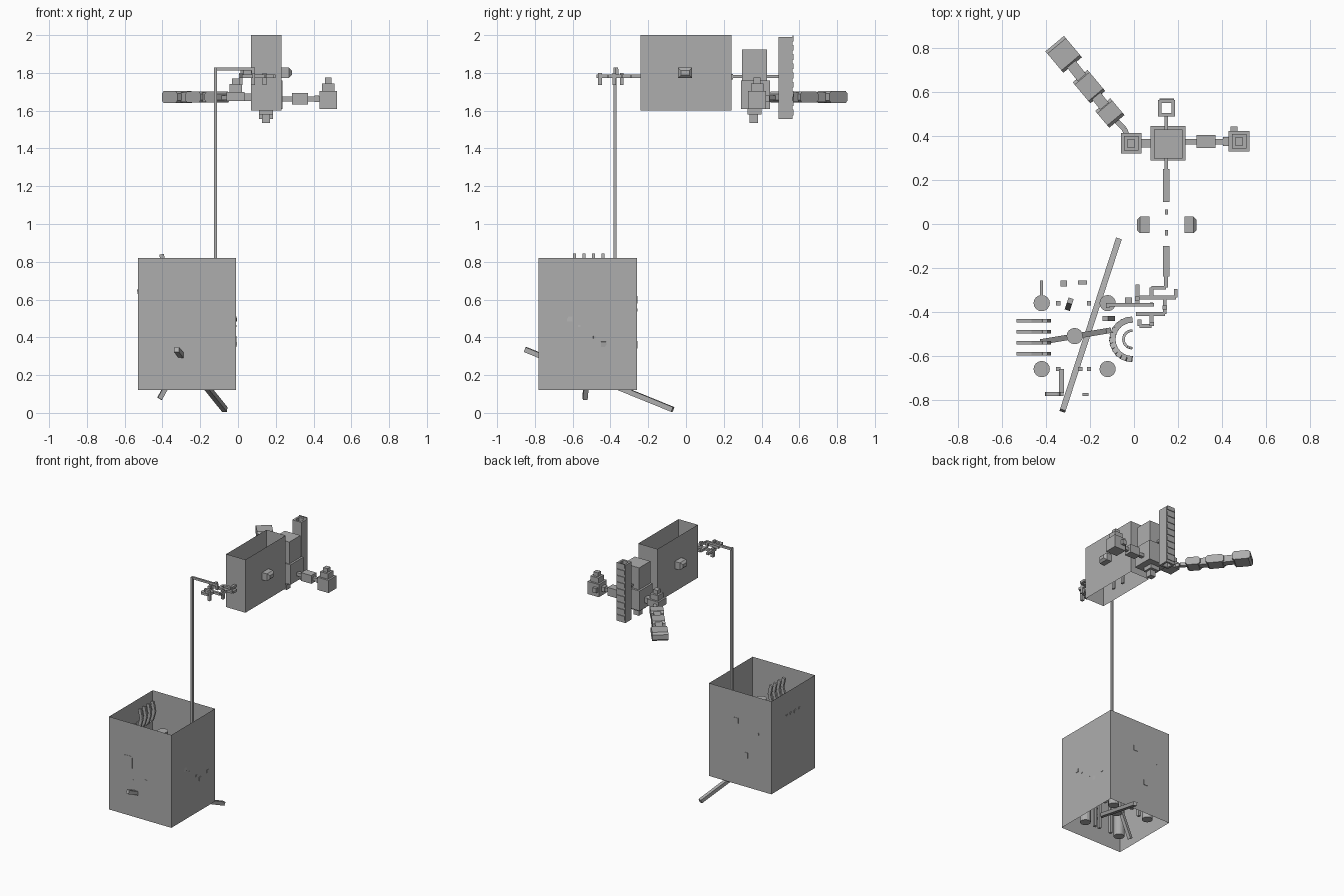
import bpy, bmesh, math
from mathutils import Vector, Matrix

if "Cube" in bpy.data.objects:
    bpy.data.objects.remove(bpy.data.objects["Cube"], do_unlink=True)

grey = bpy.data.materials.new("plain_grey")
grey.use_nodes = True
COLOUR = (0.42, 0.42, 0.42, 1)
grey.diffuse_color = COLOUR
grey.node_tree.nodes["Principled BSDF"].inputs["Base Color"].default_value = COLOUR


def finish(name, bm):
    mesh = bpy.data.meshes.new(name)
    bm.to_mesh(mesh)
    bm.free()
    mesh.materials.append(grey)
    obj = bpy.data.objects.new(name, mesh)
    bpy.context.collection.objects.link(obj)
    return obj


def box(bm, x, y, z):
    """Axis-aligned block from three (low, high) ranges."""
    size = Matrix.Diagonal((x[1] - x[0], y[1] - y[0], z[1] - z[0], 1))
    mid = Matrix.Translation((sum(x) / 2, sum(y) / 2, sum(z) / 2))
    return bmesh.ops.create_cube(bm, size=1, matrix=mid @ size)["verts"]


def bar(bm, a, b, w, h=None):
    """Rectangular bar between two points, w across and h high."""
    a, b = Vector(a), Vector(b)
    d = b - a
    rot = d.to_track_quat('Z', 'Y').to_matrix().to_4x4()
    size = Matrix.Diagonal((w, h or w, d.length, 1))
    bmesh.ops.create_cube(bm, size=1, matrix=Matrix.Translation((a + b) / 2) @ rot @ size)


def path(bm, pts, w, h=None):
    for a, b in zip(pts, pts[1:]):
        bar(bm, a, b, w, h)


def column(bm, x, y, z0, z1, r, sides=16):
    bmesh.ops.create_cone(bm, cap_ends=True, segments=sides, radius1=r, radius2=r,
                          depth=z1 - z0, matrix=Matrix.Translation((x, y, (z0 + z1) / 2)))


def open_shell(name, x, y, z):
    """Paper-thin walls, open above and below."""
    bm = bmesh.new()
    box(bm, x, y, z)
    bm.normal_update()
    caps = [f for f in bm.faces if abs(f.normal.z) > 0.9]
    bmesh.ops.delete(bm, geom=caps, context='FACES_ONLY')
    finish(name, bm)


# Two open housings
open_shell("lower_housing", (-0.53, -0.01), (-0.78, -0.26), (0.12, 0.82))
open_shell("upper_housing", (0.07, 0.23), (-0.24, 0.24), (1.60, 2.0))

# Columns in the lower housing
bm = bmesh.new()
for x in (-0.42, -0.12):
    for y in (-0.36, -0.66):
        column(bm, x, y, 0.15, 0.55, 0.037)
column(bm, -0.27, -0.51, 0.21, 0.68, 0.037)
finish("columns", bm)

# Thin rods between the columns
bm = bmesh.new()
for x in (-0.345, -0.205):
    for y in (-0.36, -0.66):
        box(bm, (x - 0.01, x + 0.01), (y - 0.01, y + 0.01), (0.15, 0.5))
box(bm, (-0.255, -0.235), (-0.67, -0.65), (0.15, 0.45))
bar(bm, (-0.29, -0.35, 0.55), (-0.3, -0.38, 0.2), 0.025)
bar(bm, (-0.13, -0.43, 0.5), (-0.1, -0.43, 0.2), 0.025)
finish("inner_rods", bm)

# Slanted braces
bm = bmesh.new()
bar(bm, (-0.325, -0.85, 0.335), (-0.07, -0.07, 0.018), 0.027)
finish("long_brace", bm)
bm = bmesh.new()
bar(bm, (-0.415, -0.535, 0.075), (-0.115, -0.485, 0.62), 0.025)
finish("steep_brace", bm)

# Curved ribs on the side wall
bm = bmesh.new()
for y in (-0.44, -0.49, -0.54, -0.59):
    path(bm, [(-0.533, y, 0.64), (-0.46, y, 0.655), (-0.41, y, 0.70),
              (-0.39, y, 0.77), (-0.405, y, 0.84)], 0.016, 0.024)
finish("curved_ribs", bm)

# Tilted half rings against the other side wall
bm = bmesh.new()
for r, w in ((0.09, 0.028), (0.04, 0.012)):
    arc = []
    for i in range(13):
        t = math.pi * i / 12
        dy = -r * math.cos(t)
        arc.append((-0.008 - r * math.sin(t), -0.525 + dy, 0.43 - 0.75 * dy))
    path(bm, arc, w)
box(bm, (-0.04, -0.008), (-0.36, -0.335), (0.375, 0.395))
finish("half_rings", bm)

# Small stubs that pass through the front and back walls
bm = bmesh.new()
plate = box(bm, (-0.405, -0.335), (-0.782, -0.765), (0.47, 0.57))
upright = [e for e in bm.edges if abs(e.verts[0].co.y - e.verts[1].co.y) > 0.01]
bmesh.ops.bevel(bm, geom=upright, offset=0.012, segments=2, affect='EDGES', profile=0.5)
bar(bm, (-0.33, -0.66, 0.52), (-0.33, -0.77, 0.52), 0.022)
box(bm, (-0.235, -0.207), (-0.782, -0.77), (0.375, 0.425))
box(bm, (-0.34, -0.32), (-0.782, -0.77), (0.385, 0.398))
bar(bm, (-0.42, -0.33, 0.545), (-0.42, -0.257, 0.545), 0.014)
box(bm, (-0.255, -0.215), (-0.275, -0.257), (0.58, 0.62))
box(bm, (-0.335, -0.305), (-0.285, -0.257), (0.34, 0.38))
finish("wall_stubs", bm)

# Mast and its short arm
bm = bmesh.new()
box(bm, (-0.127, -0.112), (-0.383, -0.367), (0.5, 1.828))
box(bm, (-0.127, 0.09), (-0.375, -0.36), (1.812, 1.828))
finish("mast", bm)

# Meandering linkage between mast and upper housing
bm = bmesh.new()
Z = 1.782
runs = [
    [(0.145, -0.24), (0.145, -0.29), (0.08, -0.29), (0.08, -0.335)],
    [(0.015, -0.275), (0.015, -0.37)],
    [(0.015, -0.335), (0.19, -0.335), (0.19, -0.295)],
    [(0.14, -0.335), (0.14, -0.41), (0.01, -0.41)],
    [(0.08, -0.41), (0.08, -0.465), (0.025, -0.465), (0.025, -0.435)],
]
for run in runs:
    path(bm, [(x, y, Z) for x, y in run], 0.018)
for x, y in ((0.08, -0.455), (0.14, -0.38), (0.015, -0.34)):
    box(bm, (x - 0.01, x + 0.01), (y - 0.01, y + 0.01), (1.735, 1.80))
bar(bm, (0.08, -0.365, 1.82), (0.08, -0.365, Z), 0.015)
finish("linkage", bm)

# Axle pieces and pegs inside the upper housing
bm = bmesh.new()
for y0, y1 in ((-0.24, -0.1), (0.1, 0.25)):
    box(bm, (0.132, 0.162), (y0, y1), (1.765, 1.795))
for y0, y1 in ((0.24, 0.31), (0.42, 0.5)):
    box(bm, (0.139, 0.155), (y0, y1), (1.774, 1.79))
for y in (-0.04, 0.055):
    box(bm, (0.14, 0.154), (y - 0.012, y + 0.012), (1.62, 1.76))
finish("axle", bm)

# Chamfered knobs on both sides of the upper housing
bm = bmesh.new()
for wall, tip in ((0.07, 0.013), (0.23, 0.285)):
    vs = box(bm, sorted((wall, tip)), (-0.042, 0.033), (1.773, 1.828))
    ends = [e for e in bm.edges if all(v in vs and abs(v.co.x - tip) < 0.001 for v in e.verts)]
    bmesh.ops.bevel(bm, geom=ends, offset=0.015, segments=1, affect='EDGES')
finish("side_knobs", bm)

# Stepped body with a foot behind the upper housing
bm = bmesh.new()
box(bm, (0.075, 0.235), (0.29, 0.445), (1.61, 1.76))
box(bm, (0.09, 0.22), (0.297, 0.43), (1.76, 1.925))
box(bm, (0.11, 0.185), (0.325, 0.4), (1.58, 1.61))
box(bm, (0.127, 0.17), (0.337, 0.38), (1.535, 1.58))
finish("rear_body", bm)

# Hollow square post with small nubs on its back
bm = bmesh.new()
for x in ((0.11, 0.125), (0.171, 0.186)):
    box(bm, x, (0.49, 0.565), (1.555, 1.99))
for y in ((0.49, 0.505), (0.55, 0.565)):
    box(bm, (0.125, 0.171), y, (1.555, 1.99))
for i in range(9):
    z = 1.575 + i * 0.049
    box(bm, (0.115, 0.181), (0.565, 0.57), (z, z + 0.03))
finish("rear_post", bm)

# Straight arm with a stepped end block
bm = bmesh.new()
bar(bm, (0.235, 0.375, 1.662), (0.44, 0.375, 1.662), 0.025)
box(bm, (0.285, 0.37), (0.345, 0.405), (1.632, 1.694))
box(bm, (0.405, 0.43), (0.355, 0.395), (1.645, 1.68))
box(bm, (0.44, 0.47), (0.42, 0.443), (1.645, 1.68))
finish("straight_arm", bm)


def stepped_block(name, cx, cy, z, base):
    bm = bmesh.new()
    low = z
    for half, high in ((0.047, z + base), (0.033, z + base + 0.04), (0.018, z + base + 0.07)):
        box(bm, (cx - half, cx + half), (cy - half, cy + half), (low, high))
        low = high
    finish(name, bm)


stepped_block("straight_arm_end", 0.478, 0.376, 1.61, 0.095)
stepped_block("bent_arm_shoulder", -0.013, 0.367, 1.65, 0.05)

# Bent arm made of widening chamfered segments
bm = bmesh.new()
bar(bm, (0.03, 0.367, 1.67), (0.08, 0.367, 1.67), 0.04)
path(bm, [(-0.03, 0.40, 1.668), (-0.045, 0.435, 1.668), (-0.08, 0.47, 1.668)], 0.024)
path(bm, [(-0.11, 0.505, 1.672), (-0.205, 0.625, 1.672), (-0.32, 0.772, 1.672)], 0.05)
finish("bent_arm", bm)
segments = [((-0.11, 0.505), 0.09, 0.1, 0.058), ((-0.205, 0.625), 0.088, 0.125, 0.06),
            ((-0.32, 0.772), 0.11, 0.127, 0.064)]
for i, ((cx, cy), across, along, high) in enumerate(segments):
    bm = bmesh.new()
    box(bm, (-across / 2, across / 2), (-along / 2, along / 2), (-high / 2, high / 2))
    rims = [e for e in bm.edges if abs(e.verts[0].co.x - e.verts[1].co.x) > 0.01]
    bmesh.ops.bevel(bm, geom=rims, offset=0.014, segments=1, affect='EDGES')
    spin = Matrix.Rotation(math.radians(40), 4, 'Z')
    bmesh.ops.transform(bm, verts=bm.verts, matrix=Matrix.Translation((cx, cy, 1.672)) @ spin)
    finish("bent_arm_segment_%d" % (i + 1), bm)
